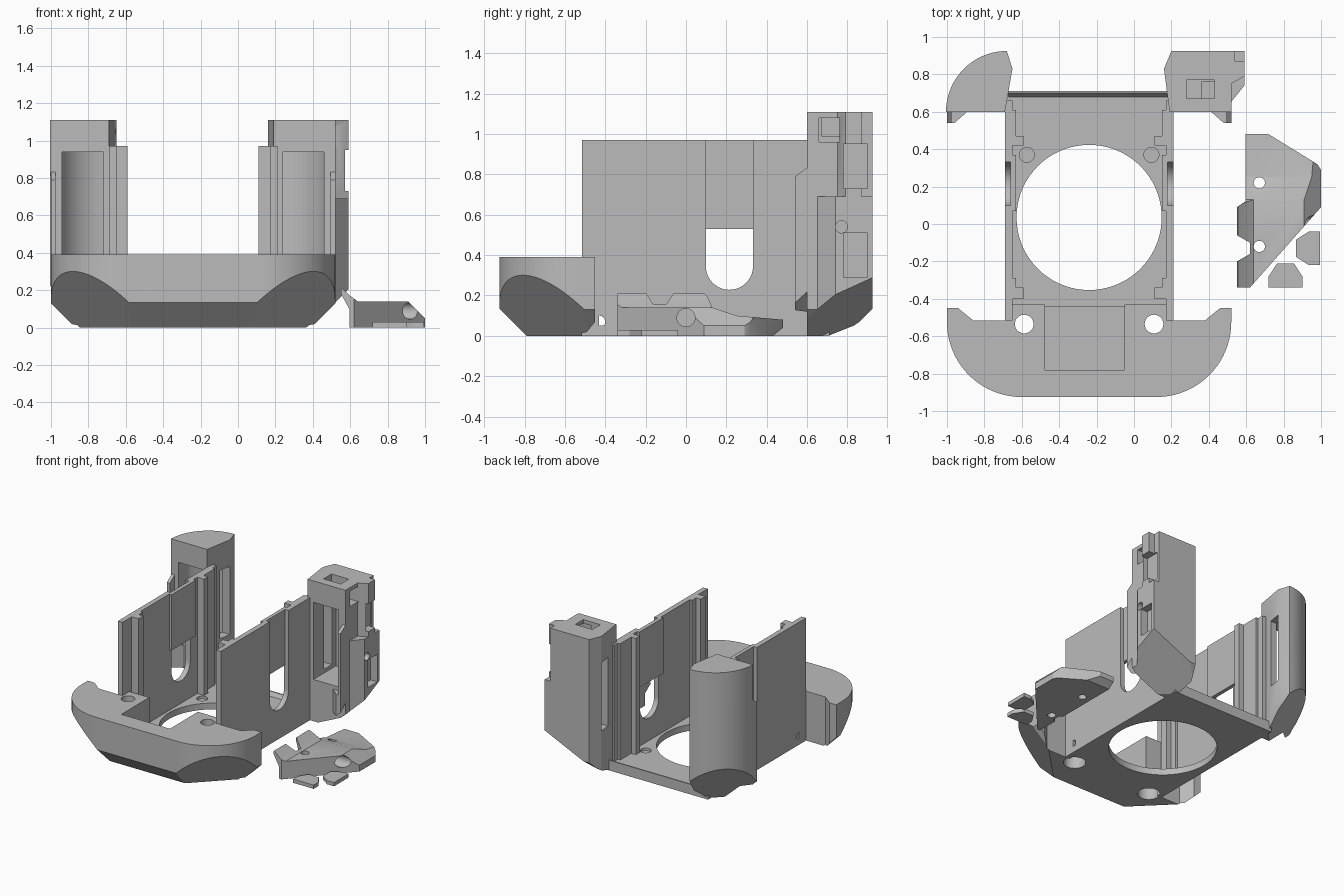
import bpy, bmesh, math

if "Cube" in bpy.data.objects:
    bpy.data.objects.remove(bpy.data.objects["Cube"])

GREY = (0.5, 0.5, 0.5, 1)
mat = bpy.data.materials.new("plain grey")
mat.use_nodes = True
mat.diffuse_color = GREY
mat.node_tree.nodes["Principled BSDF"].inputs["Base Color"].default_value = GREY
CX = -0.24  # centre line of the housing; housing parts use u = x - CX


def finish(bm, name):
    bmesh.ops.recalc_face_normals(bm, faces=bm.faces)
    me = bpy.data.meshes.new(name)
    bm.to_mesh(me)
    bm.free()
    me.materials.append(mat)
    ob = bpy.data.objects.new(name, me)
    bpy.context.collection.objects.link(ob)
    return ob


def prism(name, pts, lo, hi, axis="z", dx=0.0):
    """Extrude a 2D outline along an axis."""
    place = {"z": lambda a, b, c: (a + dx, b, c),
             "y": lambda a, b, c: (a + dx, c, b),
             "x": lambda a, b, c: (c + dx, a, b)}[axis]
    bm = bmesh.new()
    low, high = ([bm.verts.new(place(a, b, c)) for a, b in pts] for c in (lo, hi))
    bm.faces.new(low)
    bm.faces.new(high)
    n = len(pts)
    for i in range(n):
        j = (i + 1) % n
        bm.faces.new((low[i], low[j], high[j], high[i]))
    return finish(bm, name)


def box(name, x, y, z, dx=CX):
    return prism(name, [(x[0], y[0]), (x[1], y[0]), (x[1], y[1]), (x[0], y[1])], *z, dx=dx)


def arc(cx, cy, r, a0, a1, n=20):
    angles = [math.radians(a0 + (a1 - a0) * i / n) for i in range(n + 1)]
    return [(cx + r * math.cos(a), cy + r * math.sin(a)) for a in angles]


def disc(name, x, y, r, lo, hi, axis="z", dx=CX, n=32):
    return prism(name, arc(x, y, r, 0, 360, n)[:-1], lo, hi, axis, dx)


def mirror(pts):
    return [(-a, b) for a, b in reversed(pts)]


def boolean(ob, tool, op="DIFFERENCE"):
    mod = ob.modifiers.new(op, "BOOLEAN")
    mod.operation, mod.object, mod.solver = op, tool, "EXACT"
    bpy.context.view_layer.objects.active = ob
    bpy.ops.object.modifier_apply(modifier=mod.name)
    bpy.data.objects.remove(tool)


def bevel_under(ob, flare=1.1):
    """Bevel the underside all round; flare flattens the corner cuts."""
    bm = bmesh.new()
    bmesh.ops.create_cube(bm, size=2.4)
    bmesh.ops.translate(bm, verts=bm.verts, vec=(0, 0, 1.2))
    cuts = []
    for s in (-1, 1):
        cuts += [((s * 0.63, 0, 0), (s, 0, -1)), ((0, s * 0.79, 0), (0, s, -1))]
        cuts += [((s * 0.56, t * 0.56, 0), (s, t, -flare)) for t in (-1, 1)]
    for co, no in cuts:
        geom = bm.verts[:] + bm.edges[:] + bm.faces[:]
        res = bmesh.ops.bisect_plane(bm, geom=geom, plane_co=co, plane_no=no, clear_outer=True)
        rim = [g for g in res["geom_cut"] if isinstance(g, bmesh.types.BMEdge)]
        bmesh.ops.holes_fill(bm, edges=rim)
    bmesh.ops.translate(bm, verts=bm.verts, vec=(CX, 0, 0))
    boolean(ob, finish(bm, "envelope"), "INTERSECT")


# Front block with rounded corners, rear ears, pocket and counterbored holes
half = arc(0.36, -0.525, 0.4, -90, 0) + [(0.76, -0.45), (0.7, -0.45), (0.62, -0.515),
                                        (0.45, -0.515), (0.45, -0.43)]
block = prism("front_block", half + mirror(half), 0, 0.39, dx=CX)
bevel_under(block)
boolean(block, box("cut", (-0.235, 0.19), (-0.78, -0.3), (0.04, 1)))
for s in (-1, 1):
    boolean(block, disc("cut", s * 0.347, -0.535, 0.05, -1, 1))
    boolean(block, disc("cut", s * 0.347, -0.535, 0.08, -1, 0.3))

# Floor plate with round opening
floor = box("floor", (-0.45, 0.45), (-0.44, 0.71), (0, 0.05))
boolean(floor, disc("cut", 0, 0.035, 0.388, -1, 1, n=72))
for s in (-1, 1):
    boolean(floor, disc("cut", s * 0.333, 0.37, 0.04, 0.03, 1))
prism("floor_back_lip", [(0.68, 0.05), (0.71, 0.05), (0.71, 0.08), (0.7, 0.08)],
      -0.43, 0.43, "x", CX)

for s, side in ((1, "left"), (-1, "right")):
    def span(a, b):
        return sorted((s * a, s * b))

    def flip(pts):
        return pts if s > 0 else mirror(pts)

    # Side wall with a long rounded slot, closed on its upper inside
    wall = box(side + "_wall", span(0.41, 0.45), (-0.515, 0.66), (0, 0.97))
    slot = arc(0.215, 0.345, 0.117, 180, 360) + [(0.332, 1.2), (0.098, 1.2)]
    boolean(wall, prism("cut", slot, -1, 1, "x"))
    boolean(wall, disc("cut", -0.43, 0.07, 0.03, -1, 1, "x"))
    box(side + "_slot_cover", span(0.39, 0.42), (0.07, 0.37), (0.53, 0.97))
    front_rib = [(0.43, -0.4), (0.35, -0.4), (0.35, -0.34), (0.39, -0.34),
                 (0.39, -0.29), (0.43, -0.29)]
    prism(side + "_front_rib", flip(front_rib), 0.03, 0.97, dx=CX)
    back_rib = [(0.43, 0.42), (0.35, 0.42), (0.35, 0.47), (0.39, 0.47),
                (0.39, 0.61), (0.43, 0.61)]
    prism(side + "_back_rib", flip(back_rib), 0.03, 0.97, dx=CX)

    # Thin fin on the front corner of the tower, wider near the foot
    foot = [(0.76, 0.54), (0.72, 0.54), (0.64, 0.61), (0.76, 0.61)]
    bevel_under(prism(side + "_tower_foot_fin", flip(foot), 0, 0.3, dx=CX))
    prism(side + "_tower_fin", [(0.54, 0.25), (0.61, 0.25), (0.61, 0.84), (0.54, 0.79)],
          *span(0.735, 0.76), "x", CX)

    # Back tower: rounded on one side, squarer with a side bulge on the other
    if s < 0:
        outline = mirror([(0.45, 0.6)] + arc(0.44, 0.6, 0.325, 0, 90) + [(0.41, 0.83)])
        tower = prism("right_tower", outline, 0, 1.11, dx=CX)
        bevel_under(tower)
    else:
        outline = [(0.43, 0.6), (0.76, 0.6), (0.76, 0.75), (0.83, 0.79), (0.83, 0.87),
                   (0.78, 0.87), (0.78, 0.925), (0.44, 0.925), (0.4, 0.83)]
        tower = prism("left_tower", outline, 0, 1.11, dx=CX)
        bulge = [(0.7, 0.62), (0.75, 0.64), (0.83, 0.74), (0.83, 0.925), (0.7, 0.925)]
        boolean(tower, prism("add", bulge, 0, 0.69, dx=CX), "UNION")
        bevel_under(tower, 2.2)

    # Hollow inside, open to the front and through an inner slot
    cavity = [(0.48, 0.5), (0.7, 0.5)] + arc(0.44, 0.6, 0.285, 24, 82, 12)
    boolean(tower, prism("cut", flip(cavity), 0.33, 0.94, dx=CX))
    boolean(tower, box("cut", span(0.3, 0.52), (0.73, 0.83), (0.36, 0.9)))

    # Cable pocket, clip slots and screw hole on the squarer tower
    if s > 0:
        boolean(tower, box("cut", (0.52, 0.67), (0.67, 0.77), (0.99, 1.3)))
        boolean(tower, box("cut", (0.6, 0.95), (0.66, 0.76), (0.96, 1.08)))
        for z in (0.29, 0.73):
            boolean(tower, box("cut", (0.77, 0.95), (0.78, 0.9), (z, z + 0.22)))
        boolean(tower, disc("cut", 0.77, 0.54, 0.03, 0.78, 1.1, "x"))

# Loose bracket: three profiles intersected
plan = [(0.595, 0.48), (0.72, 0.48), (0.98, 0.32), (1, 0.29), (1, 0.09), (0.62, -0.34),
        (0.55, -0.34), (0.55, -0.2), (0.62, -0.16), (0.62, -0.1), (0.55, -0.06),
        (0.55, 0.09), (0.595, 0.12)]
front = [(0.595, 0), (1, 0), (1, 0.05), (0.91, 0.14), (0.64, 0.14), (0.6, 0.17),
         (0.555, 0.21), (0.545, 0.19), (0.595, 0.1)]
profile = [(-0.35, 0), (0.43, 0), (0.48, 0.04), (0.48, 0.08), (0.25, 0.1), (0.13, 0.14),
           (0.1, 0.21), (-0.35, 0.21)]
bracket = prism("loose_bracket", plan, -0.1, 0.4)
boolean(bracket, prism("cut", front, -0.6, 0.7, "y"), "INTERSECT")
boolean(bracket, prism("cut", profile, 0.4, 1.2, "x"), "INTERSECT")
for y in (0.22, -0.12):
    boolean(bracket, disc("cut", 0.67, y, 0.03, -1, 1, dx=0))
boolean(bracket, disc("cut", 0.0, 0.09, 0.045, 0.8, 1.2, "x", 0))

# Two small loose caps
cap = [(-0.09, -0.065), (0.09, -0.065), (0.09, -0.005), (0.045, 0.065),
       (-0.045, 0.065), (-0.09, -0.005)]
prism("front_cap", [(0.81 + a, -0.275 + b) for a, b in cap], 0, 0.03)
prism("side_cap", [(0.93 - b, -0.13 + a) for a, b in cap], 0, 0.03)

# Smooth the curved sides and keep edges sharp
bpy.ops.object.select_all(action="DESELECT")
for ob in bpy.context.scene.objects:
    if ob.type == "MESH":
        ob.select_set(True)
        bpy.context.view_layer.objects.active = ob
bpy.ops.object.shade_smooth_by_angle(angle=math.radians(30))
